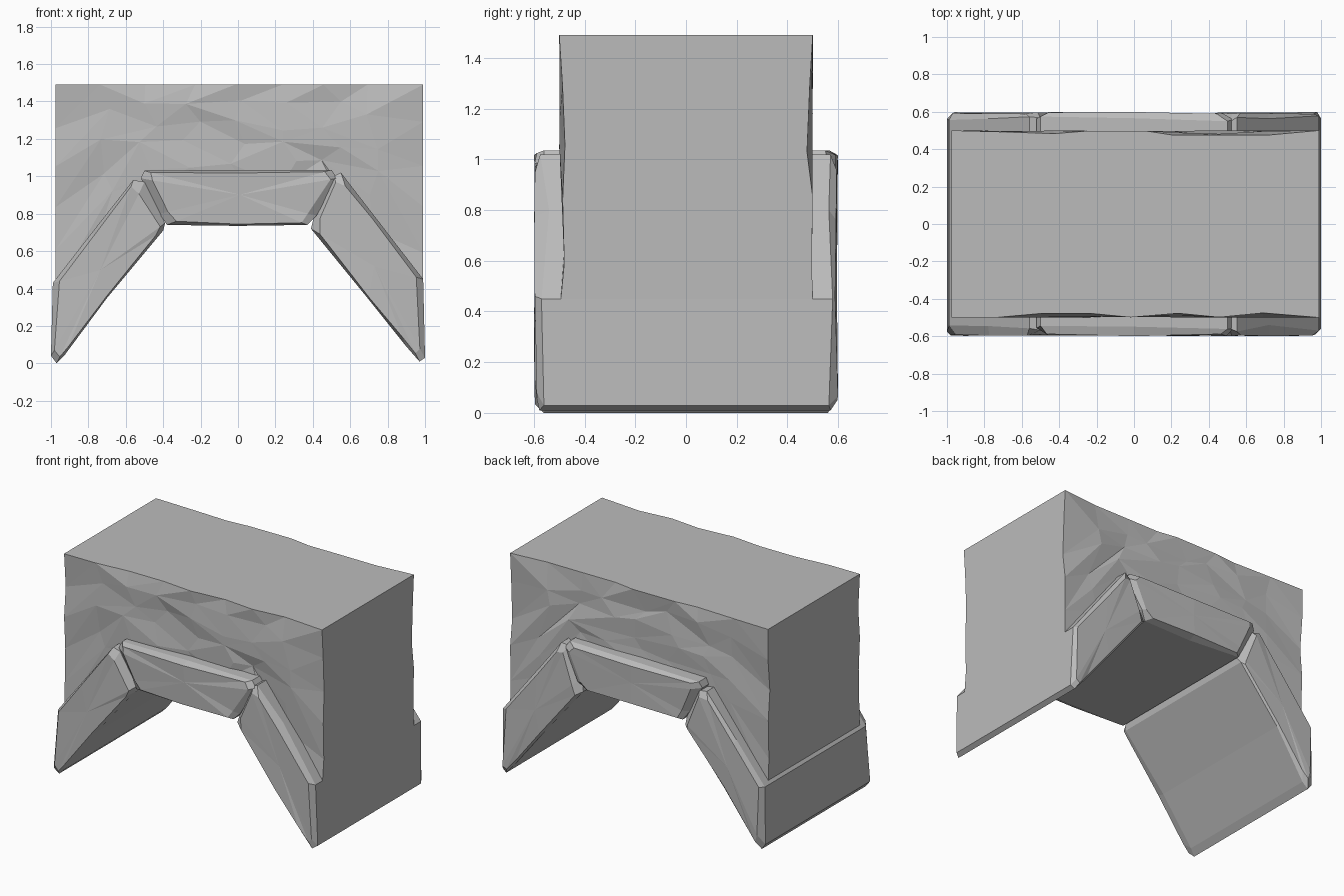
import bpy, bmesh, random
from mathutils import Vector

random.seed(4)
cube = bpy.data.objects.get("Cube")
if cube:
    bpy.data.objects.remove(cube)

stone = bpy.data.materials.new("grey stone")
stone.use_nodes = True
colour = (0.5, 0.5, 0.5, 1)
stone.diffuse_color = colour
bsdf = stone.node_tree.nodes["Principled BSDF"]
bsdf.inputs["Base Color"].default_value = colour
bsdf.inputs["Roughness"].default_value = 0.9


def finish(name, bm):
    bmesh.ops.recalc_face_normals(bm, faces=bm.faces)
    mesh = bpy.data.meshes.new(name)
    bm.to_mesh(mesh)
    bm.free()
    mesh.materials.append(stone)
    obj = bpy.data.objects.new(name, mesh)
    bpy.context.collection.objects.link(obj)
    return obj


def rough_block(name, outline, depth=0.6):
    """Front outline run through the arch, with chipped rims and faceted ends."""
    bm = bmesh.new()
    centre = sum((Vector(p) for p in outline), Vector((0, 0))) / len(outline)
    rings = []
    for side, rim in ((-1, True), (-1, False), (1, False), (1, True)):
        ring = []
        for p in outline:
            q, y = Vector(p), depth - random.uniform(0.02, 0.06)
            if rim:
                q = q.lerp(centre, random.uniform(0.06, 0.15))
                y = depth - random.uniform(0, 0.012)
            ring.append(bm.verts.new((q.x, side * y, q.y)))
        rings.append(ring)
    n = len(outline)
    for a, b in zip(rings, rings[1:]):
        for i in range(n):
            j = (i + 1) % n
            bm.faces.new((a[i], a[j], b[j], b[i]))
    for ring, side in ((rings[0], -1), (rings[-1], 1)):
        cap = bm.faces.new(ring)
        hub = bmesh.ops.poke(bm, faces=[cap])["verts"][0]
        hub.co.y = side * (depth - 0.005)
    return finish(name, bm)


# Three big stones of the arch
rough_block("right_leg_stone", [
    (-0.97, 0.0), (-1.0, 0.04), (-0.99, 0.43), (-0.78, 0.7), (-0.56, 0.98),
    (-0.5, 0.97), (-0.39, 0.75), (-0.4, 0.71), (-0.7, 0.35), (-0.93, 0.04)])
rough_block("left_leg_stone", [
    (0.97, 0.01), (1.0, 0.03), (0.99, 0.45), (0.72, 0.8), (0.55, 1.02),
    (0.51, 1.0), (0.41, 0.8), (0.39, 0.72), (0.7, 0.34), (0.9, 0.09)])
rough_block("lintel_stone", [
    (-0.5, 1.03), (0.0, 1.035), (0.5, 1.035), (0.53, 0.99), (0.42, 0.79),
    (0.37, 0.74), (0.0, 0.735), (-0.38, 0.74), (-0.42, 0.8), (-0.52, 0.99)])


# Wall above the arch, with shallow dents on front and back
def arch_height(x):
    slope = 0.98 - (abs(x) - 0.5) * 1.22
    return min(0.95, slope)


def wall(columns=8, rows=5, left=-0.975, right=0.99, top=1.49):
    bm = bmesh.new()
    sheets = []
    for side in (-1, 1):
        sheet = []
        for i in range(columns + 1):
            x = left + (right - left) * i / columns
            line = []
            for k in range(rows + 1):
                inner_x = 0 < i < columns
                inner_z = 0 < k < rows
                px = x + (random.uniform(-0.06, 0.06) if inner_x else 0)
                low = arch_height(px)
                pz = low + (top - low) * k / rows
                if inner_z:
                    pz += random.uniform(-0.03, 0.03)
                dent = 0.025 * random.random() ** 2 if inner_x or inner_z else 0
                line.append(bm.verts.new((px, side * (0.5 - dent), pz)))
            sheet.append(line)
        sheets.append(sheet)
        for i in range(columns):
            for k in range(rows):
                a, b = sheet[i][k], sheet[i + 1][k]
                c, d = sheet[i + 1][k + 1], sheet[i][k + 1]
                if random.random() < 0.5:
                    a, b, c, d = b, c, d, a
                bm.faces.new((a, b, c))
                bm.faces.new((a, c, d))
    front, back = sheets
    for i in range(columns):
        for k in (0, rows):
            bm.faces.new((front[i][k], front[i + 1][k], back[i + 1][k], back[i][k]))
    for k in range(rows):
        for i in (0, columns):
            bm.faces.new((front[i][k], front[i][k + 1], back[i][k + 1], back[i][k]))
    return finish("upper_wall", bm)


wall()
